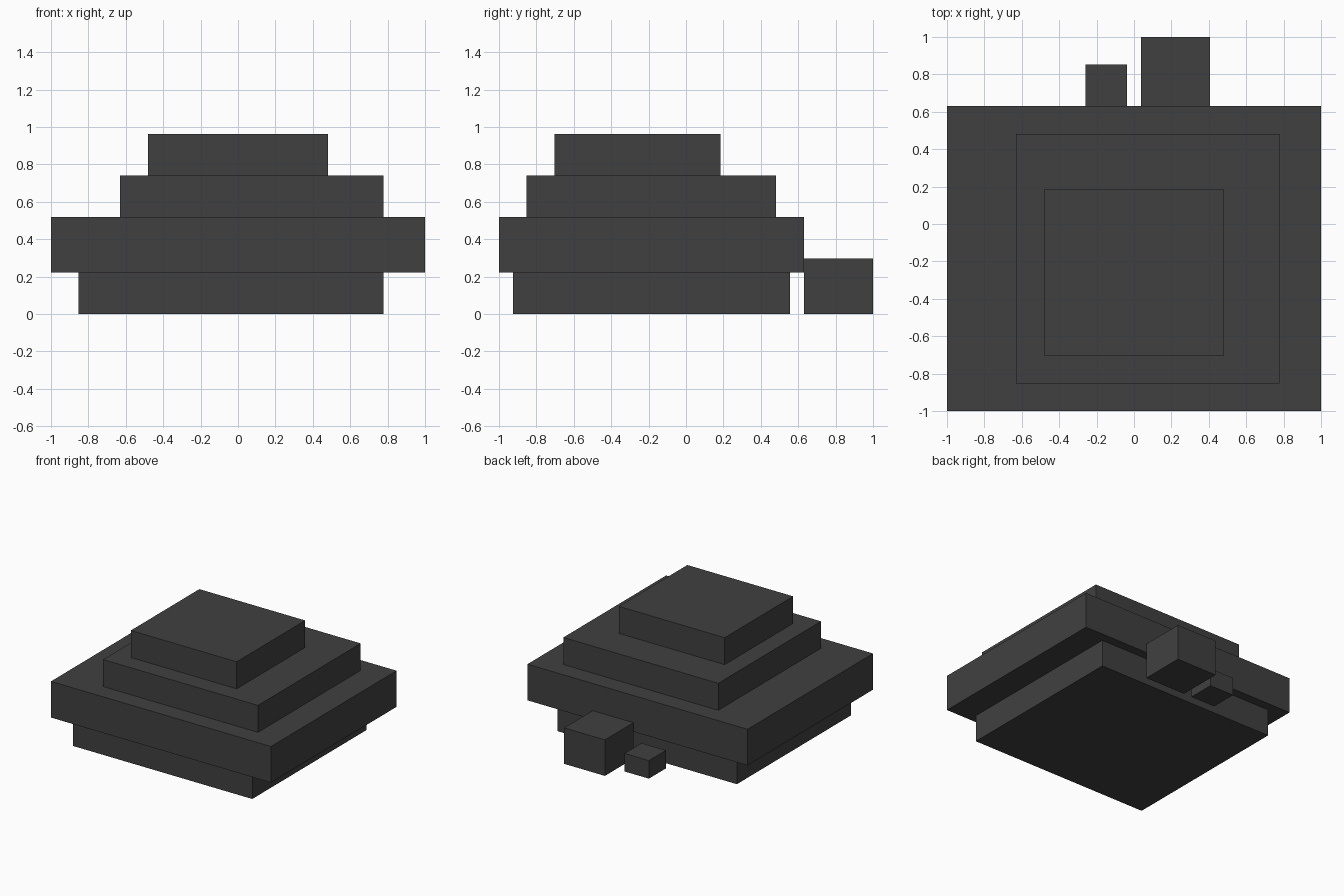
import bpy
import bmesh
from mathutils import Matrix, Vector

default = bpy.data.objects.get("Cube")
if default:
    bpy.data.objects.remove(default, do_unlink=True)

# Single dark grey material
grey = bpy.data.materials.new("dark grey")
grey.use_nodes = True
colour = (0.051, 0.051, 0.051, 1.0)
grey.diffuse_color = colour
bsdf = next(n for n in grey.node_tree.nodes if n.type == "BSDF_PRINCIPLED")
bsdf.inputs["Base Color"].default_value = colour


def block(name, x, y, z):
    """Box spanning the given (min, max) range on each axis."""
    lo, hi = (Vector(corner) for corner in zip(x, y, z))
    bm = bmesh.new()
    bmesh.ops.create_cube(bm, size=1.0, matrix=Matrix.Diagonal((*(hi - lo), 1.0)))
    mesh = bpy.data.meshes.new(name)
    bm.to_mesh(mesh)
    bm.free()
    mesh.materials.append(grey)
    obj = bpy.data.objects.new(name, mesh)
    obj.location = (lo + hi) / 2
    bpy.context.collection.objects.link(obj)
    return obj


# Stacked slabs, bottom to top
block("base_slab", (-0.852, 0.778), (-0.926, 0.556), (0.0, 0.222))
block("wide_slab", (-1.0, 1.0), (-1.0, 0.63), (0.222, 0.519))
block("middle_slab", (-0.63, 0.778), (-0.852, 0.481), (0.519, 0.741))
block("top_slab", (-0.481, 0.481), (-0.704, 0.185), (0.741, 0.963))

# Loose blocks on the ground behind
block("large_rear_block", (0.037, 0.407), (0.63, 1.0), (0.0, 0.296))
block("small_rear_block", (-0.259, -0.037), (0.63, 0.852), (0.0, 0.148))
